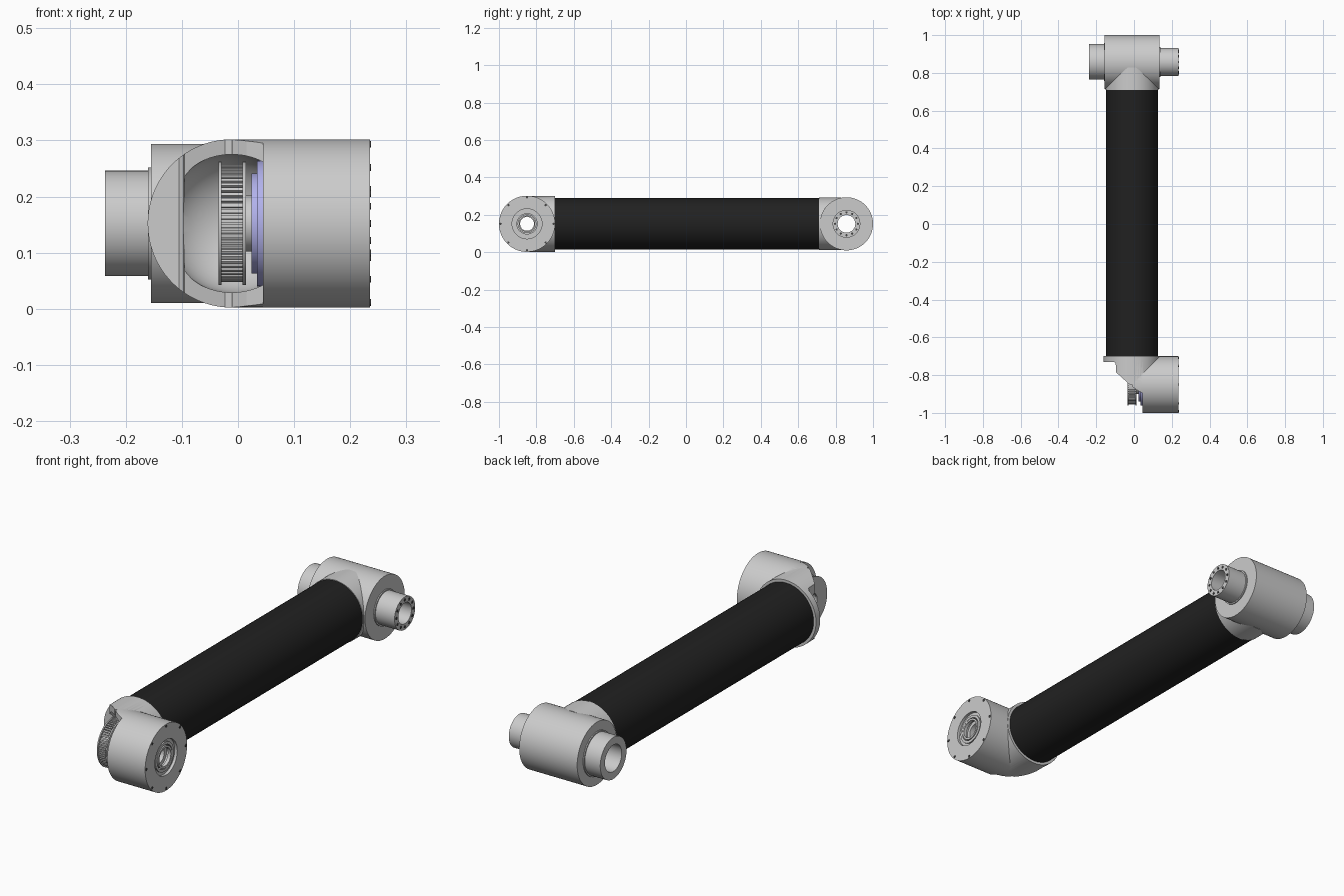
import bpy, bmesh
from math import cos, sin, pi, radians
from mathutils import Matrix, Vector

if "Cube" in bpy.data.objects:
    bpy.data.objects.remove(bpy.data.objects["Cube"])

CX, CZ = -0.011, 0.152          # tube centre line
YF, YB = -0.85, 0.858           # front and back joint axes


def material(name, rgb):
    m = bpy.data.materials.new(name)
    m.diffuse_color = (*rgb, 1)
    m.use_nodes = True
    m.node_tree.nodes["Principled BSDF"].inputs["Base Color"].default_value = m.diffuse_color
    return m


black = material("carbon_black", (0.015, 0.015, 0.015))
purple = material("lilac", (0.45, 0.45, 0.85))
dark = material("dark_hole", (0.06, 0.06, 0.06))


def finish(bm, name, mat=None):
    bmesh.ops.remove_doubles(bm, verts=bm.verts, dist=1e-6)
    bmesh.ops.recalc_face_normals(bm, faces=bm.faces)
    me = bpy.data.meshes.new(name)
    bm.to_mesh(me)
    bm.free()
    ob = bpy.data.objects.new(name, me)
    bpy.context.collection.objects.link(ob)
    if mat:
        me.materials.append(mat)
    return ob


def smooth(ob):
    bpy.ops.object.select_all(action='DESELECT')
    ob.select_set(True)
    bpy.context.view_layer.objects.active = ob
    bpy.ops.object.shade_smooth_by_angle(angle=radians(30))


def lathe(name, profile, axis, centre, mat=None, n=96):
    """Spin a closed (position, radius) profile about the x or y axis."""
    bm = bmesh.new()
    rings = []
    for i in range(n):
        c, s = cos(2 * pi * i / n), sin(2 * pi * i / n)
        rings.append([bm.verts.new((t, centre + r * c, CZ + r * s) if axis == 'x'
                                   else (centre + r * c, t, CZ + r * s)) for t, r in profile])
    m = len(profile)
    for i in range(n):
        a, b = rings[i], rings[(i + 1) % n]
        for j in range(m):
            k = (j + 1) % m
            if profile[j][1] or profile[k][1]:
                bm.faces.new((a[j], a[k], b[k], b[j]))
    ob = finish(bm, name, mat)
    smooth(ob)
    return ob


def solid(name, t0, t1, r, axis, centre):
    return lathe(name, [(t0, 0), (t0, r), (t1, r), (t1, 0)], axis, centre)


def disc(name, x0, x1, r, hole, centre, mat=None):
    return lathe(name, [(x0, hole), (x0, r), (x1, r), (x1, hole)], 'x', centre, mat)


def boolean(ob, tool, op):
    mod = ob.modifiers.new("cut", 'BOOLEAN')
    mod.object, mod.operation, mod.solver = tool, op, 'EXACT'
    bpy.context.view_layer.objects.active = ob
    bpy.ops.object.modifier_apply(modifier=mod.name)
    bpy.data.objects.remove(tool)


def bolt_circle(name, x, centre, ring, r, count):
    bm = bmesh.new()
    for i in range(count):
        a = 2 * pi * i / count
        pos = Vector((x, centre + ring * cos(a), CZ + ring * sin(a)))
        bmesh.ops.create_cone(bm, cap_ends=True, segments=12, radius1=r, radius2=r, depth=0.004,
                              matrix=Matrix.Translation(pos) @ Matrix.Rotation(pi / 2, 4, 'Y'))
    return finish(bm, name, dark)


# Long tube
lathe("tube", [(-0.70, 0.125), (-0.70, 0.138), (0.715, 0.138), (0.715, 0.125)], 'y', CX, black)

# Back joint: drum with a stub on each side
lathe("back_joint", [(-0.237, 0.06), (-0.237, 0.094), (-0.16, 0.094), (-0.16, 0.1), (-0.155, 0.1),
                     (-0.155, 0.142), (0.135, 0.142), (0.135, 0.08), (0.14, 0.08), (0.14, 0.074),
                     (0.235, 0.074), (0.235, 0.047), (-0.13, 0.047), (-0.13, 0.06)], 'x', YB)
bolt_circle("back_flange_bolts", 0.235, YB, 0.061, 0.006, 12)
collar = solid("back_collar", 0.71, 0.828, 0.1405, 'y', CX)
boolean(collar, solid("bore_cutter", -0.3, 0.3, 0.07, 'x', YB), 'DIFFERENCE')
smooth(collar)

# Front joint drum with stepped bore
lathe("front_joint", [(0.045, 0.037), (0.045, 0.15), (0.235, 0.15), (0.235, 0.08), (0.222, 0.08),
                      (0.222, 0.066), (0.228, 0.066), (0.228, 0.054), (0.2, 0.054), (0.2, 0.037)],
      'x', YF)
bolt_circle("front_joint_bolts", 0.235, YF, 0.141, 0.006, 8)
lathe("bearing_ring", [(0.215, 0.041), (0.215, 0.05), (0.23, 0.05), (0.23, 0.041)], 'x', YF)

# Open elbow between tube and front drum
elbow = solid("elbow", YF, -0.70, 0.15, 'y', CX)
boolean(elbow, solid("elbow_side", CX, 0.045, 0.1499, 'x', YF), 'UNION')
dome = [(-1.1, 0), (-1.1, 0.123), (-0.81, 0.123)]
dome += [(-0.81 + 0.1 * sin(a), 0.123 * cos(a)) for a in [pi / 2 * i / 12 for i in range(1, 12)]]
boolean(elbow, lathe("dome_cutter", dome + [(-0.71, 0)], 'y', CX), 'DIFFERENCE')
bm = bmesh.new()
outline = [(-0.3, -0.73), (-0.105, -0.73), (-0.097, -0.738), (-0.095, -0.785), (-0.02, -0.853),
           (0.015, -0.879), (0.046, -0.895), (0.046, -1.1), (-0.3, -1.1)]
face = bm.faces.new([bm.verts.new((x, y, -0.1)) for x, y in outline])
top = bmesh.ops.extrude_face_region(bm, geom=[face])
bmesh.ops.translate(bm, vec=(0, 0, 0.6),
                    verts=[v for v in top["geom"] if isinstance(v, bmesh.types.BMVert)])
boolean(elbow, finish(bm, "notch_cutter"), 'DIFFERENCE')
boolean(elbow, solid("elbow_bore", 0.02, 0.3, 0.07, 'x', YF), 'DIFFERENCE')
smooth(elbow)

# Lilac drive discs and their hub
disc("drive_disc_large", 0.034, 0.046, 0.112, 0.037, YF, purple)
disc("drive_disc_small", 0.024, 0.034, 0.089, 0.037, YF, purple)
disc("drive_hub", 0.012, 0.024, 0.05, 0.037, YF)

# Toothed belt pulley with two rims
disc("pulley_core", -0.03, 0.012, 0.098, 0.037, YF)
for i, x in enumerate((-0.035, 0.008)):
    disc(f"pulley_rim_{i}", x, x + 0.006, 0.11, 0.038, YF)
bm = bmesh.new()
for i in range(60):
    m = (Matrix.Translation((-0.01, YF, CZ)) @ Matrix.Rotation(2 * pi * i / 60, 4, 'X')
         @ Matrix.Translation((0, 0, 0.1)) @ Matrix.Diagonal((0.038, 0.006, 0.009, 1)))
    bmesh.ops.create_cube(bm, size=1, matrix=m)
finish(bm, "pulley_teeth")
